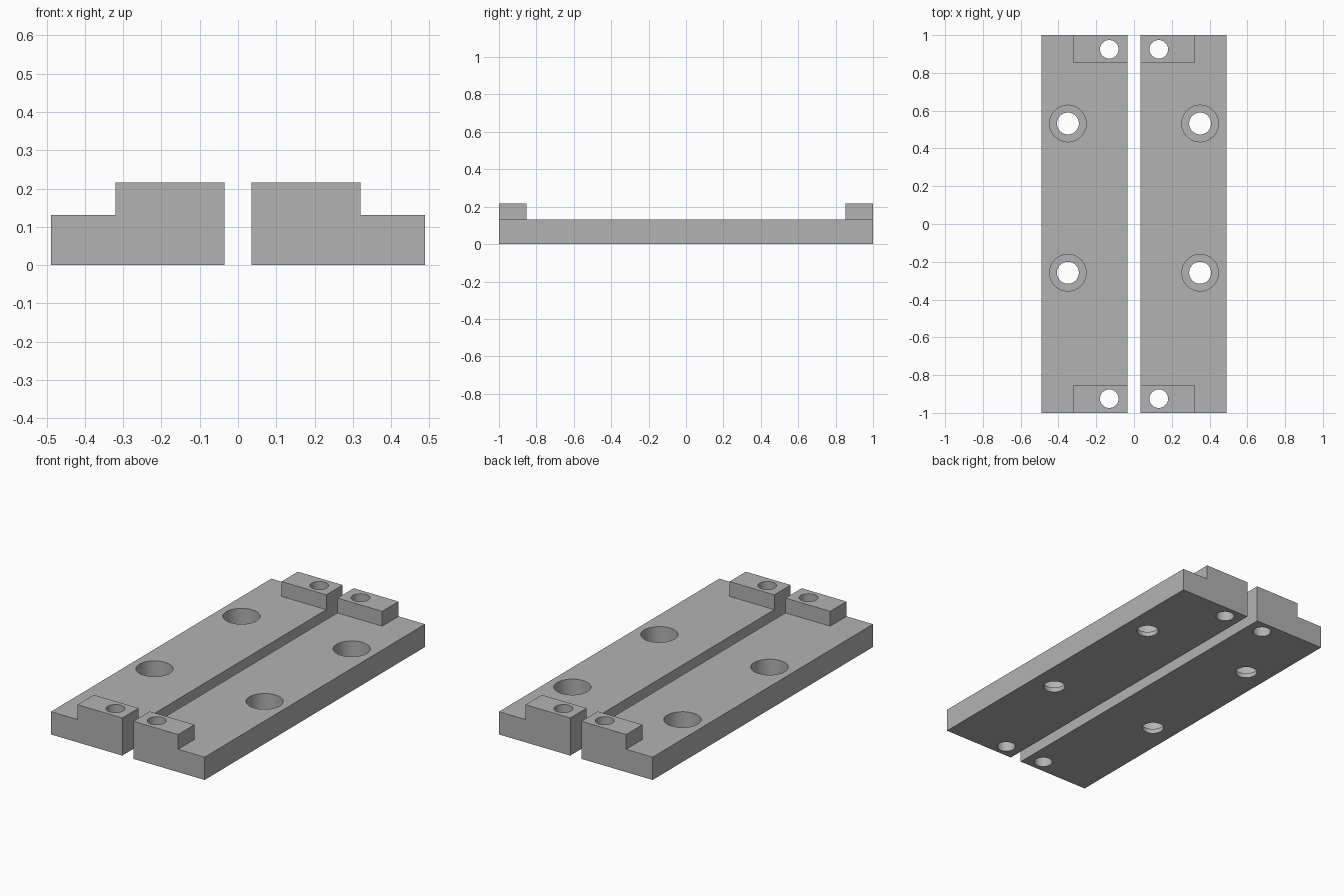
import bpy
import bmesh

if "Cube" in bpy.data.objects:
    bpy.data.objects.remove(bpy.data.objects["Cube"], do_unlink=True)

INNER, STEP, OUTER = 0.035, 0.32, 0.4885   # distances from the centre gap
PLATE_TOP, TAB_TOP = 0.131, 0.216
TAB_START = 0.852                          # tabs run from here to the ends

grey = bpy.data.materials.new("plain grey")
grey.use_nodes = True
grey.diffuse_color = (0.448, 0.448, 0.448, 1)
grey.node_tree.nodes["Principled BSDF"].inputs["Base Color"].default_value = grey.diffuse_color


def link_mesh(name, bm):
    bmesh.ops.recalc_face_normals(bm, faces=bm.faces)
    mesh = bpy.data.meshes.new(name)
    bm.to_mesh(mesh)
    bm.free()
    mesh.materials.append(grey)
    obj = bpy.data.objects.new(name, mesh)
    bpy.context.collection.objects.link(obj)
    return obj


def cut(target, cutter):
    """Subtract the cutter from the target, then remove it."""
    cutter.hide_render = True
    mod = target.modifiers.new("cut", "BOOLEAN")
    mod.operation = "DIFFERENCE"
    mod.solver = "EXACT"
    mod.object = cutter
    bpy.context.view_layer.objects.active = target
    bpy.ops.object.modifier_apply(modifier=mod.name)
    bpy.data.objects.remove(cutter, do_unlink=True)


def extruded_profile(name, points):
    bm = bmesh.new()
    face = bm.faces.new([bm.verts.new((x, -1, z)) for x, z in points])
    side = bmesh.ops.extrude_face_region(bm, geom=[face])["geom"]
    verts = [v for v in side if isinstance(v, bmesh.types.BMVert)]
    bmesh.ops.translate(bm, verts=verts, vec=(0, 2, 0))
    return link_mesh(name, bm)


def drill(target, x, y, radius, bottom, top):
    bm = bmesh.new()
    bmesh.ops.create_cone(bm, cap_ends=True, segments=48, radius1=radius,
                          radius2=radius, depth=top - bottom)
    bmesh.ops.translate(bm, verts=bm.verts, vec=(x, y, (top + bottom) / 2))
    cut(target, link_mesh("drill", bm))


# Stepped bar, lowered between its end tabs
rail = extruded_profile("left_rail", [
    (INNER, 0), (OUTER, 0), (OUTER, PLATE_TOP),
    (STEP, PLATE_TOP), (STEP, TAB_TOP), (INNER, TAB_TOP)])
bm = bmesh.new()
bmesh.ops.create_cube(bm, size=1)
bmesh.ops.scale(bm, verts=bm.verts, vec=(2, 2 * TAB_START, 1))
bmesh.ops.translate(bm, verts=bm.verts, vec=(0, 0, PLATE_TOP + 0.5))
cut(rail, link_mesh("middle_cutter", bm))

# Plain holes through the end tabs
for y in (-0.925, 0.925):
    drill(rail, 0.131, y, 0.049, -0.1, 0.4)

# Counterbored screw holes
for y in (-0.258, 0.532):
    drill(rail, 0.35, y, 0.058, -0.1, 0.4)
    drill(rail, 0.35, y, 0.097, 0.027, 0.4)

# Smooth bores with sharp edges
bpy.ops.object.select_all(action="DESELECT")
rail.select_set(True)
bpy.context.view_layer.objects.active = rail
bpy.ops.object.shade_smooth_by_angle(angle=0.5)

# Mirrored second rail
right = rail.copy()
right.name = "right_rail"
right.data = rail.data.copy()
bpy.context.collection.objects.link(right)
for v in right.data.vertices:
    v.co.x = -v.co.x
right.data.flip_normals()
